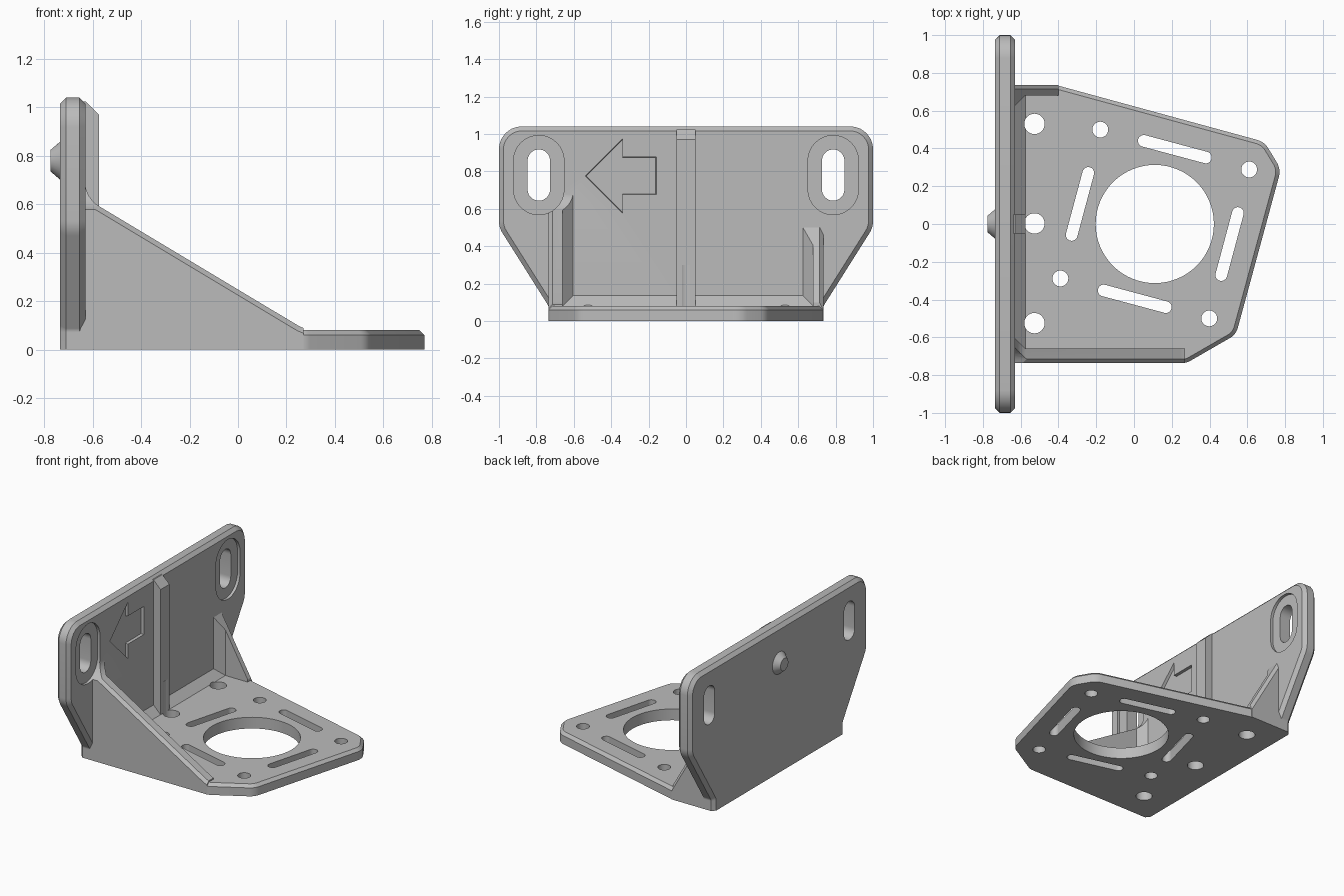
import bpy, bmesh
from math import pi, sin, cos, tan, radians
from mathutils import Vector

if "Cube" in bpy.data.objects:
    bpy.data.objects.remove(bpy.data.objects["Cube"], do_unlink=True)

grey = bpy.data.materials.new("plain grey")
grey.use_nodes = True
grey.diffuse_color = (0.5, 0.5, 0.5, 1)
grey.node_tree.nodes["Principled BSDF"].inputs["Base Color"].default_value = (0.5, 0.5, 0.5, 1)


def rounded(corners, steps=6):
    """Outline from (a, b[, radius]) corners, with arcs at rounded ones."""
    out, n = [], len(corners)
    for i, c in enumerate(corners):
        p = Vector(c[:2])
        if len(c) < 3:
            out.append(p)
            continue
        d1 = (Vector(corners[i - 1][:2]) - p).normalized()
        d2 = (Vector(corners[(i + 1) % n][:2]) - p).normalized()
        half = d1.angle(d2) / 2
        centre = p + (d1 + d2).normalized() * (c[2] / sin(half))
        start = p + d1 * (c[2] / tan(half)) - centre
        end = p + d2 * (c[2] / tan(half)) - centre
        for k in range(steps + 1):
            t = k / steps
            out.append(centre + (start.lerp(end, t)).normalized() * c[2])
    return out


def capsule(a, b, radius, half=0.0, angle=0.0, steps=16):
    """Slot outline along an angle; a circle when half is zero."""
    along = Vector((cos(angle), sin(angle))) * half
    out = []
    for side in (1, -1):
        for k in range(steps + (1 if half else 0)):
            t = angle - side * pi / 2 + pi * k / steps
            if side == -1:
                t = angle + pi / 2 + pi * k / steps
            out.append(Vector((a, b)) + along * side + Vector((cos(t), sin(t))) * radius)
    return out


def prism(name, outline, axis, lo, hi, chamfer=0.0, keep=None, scale=1.0):
    """Extrude an outline along an axis; chamfer the cap edges picked by keep."""
    place = {"x": lambda p, h: (h, p.x, p.y),
             "y": lambda p, h: (p.x, h, p.y),
             "z": lambda p, h: (p.x, p.y, h)}[axis]
    mid = sum(outline, Vector((0, 0))) / len(outline)
    bm = bmesh.new()
    low = [bm.verts.new(place(mid + (p - mid) * scale, lo)) for p in outline]
    top = [bm.verts.new(place(p, hi)) for p in outline]
    bm.faces.new(low)
    bm.faces.new(top)
    n = len(outline)
    for i in range(n):
        j = (i + 1) % n
        bm.faces.new((low[i], low[j], top[j], top[i]))
    bmesh.ops.recalc_face_normals(bm, faces=bm.faces)
    if chamfer:
        k = "xyz".index(axis)
        edges = [e for e in bm.edges
                 if abs(e.verts[0].co[k] - e.verts[1].co[k]) < 1e-5
                 and any(len(f.verts) > 4 for f in e.link_faces)
                 and keep((e.verts[0].co + e.verts[1].co) / 2)]
        bmesh.ops.bevel(bm, geom=edges, offset=chamfer, offset_type='OFFSET',
                        segments=1, profile=0.5, affect='EDGES')
    mesh = bpy.data.meshes.new(name)
    bm.to_mesh(mesh)
    bm.free()
    ob = bpy.data.objects.new(name, mesh)
    bpy.context.collection.objects.link(ob)
    return ob


def combine(ob, other, operation):
    """Apply a boolean and discard the second object."""
    mod = ob.modifiers.new("join", 'BOOLEAN')
    mod.operation, mod.solver, mod.object = operation, 'EXACT', other
    bpy.context.view_layer.objects.active = ob
    bpy.ops.object.modifier_apply(modifier=mod.name)
    bpy.data.objects.remove(other, do_unlink=True)


W = 0.735      # half width of the foot
FACE = -0.63   # front face of the upright plate
RIB = -0.575   # reach of the rib and corner fillers

# Upright plate, chamfered all round except underneath
plate = rounded([(-W, 0), (W, 0), (W, 0.08, 0.03), (1, 0.5, 0.12), (1, 1.04, 0.12),
                 (-1, 1.04, 0.12), (-1, 0.5, 0.12), (-W, 0.08, 0.03)])
bracket = prism("mounting_bracket", plate, "x", -W, FACE, 0.024, lambda c: c.z > 0.001)

# Horizontal base plate, chamfered along its free upper edge
base = rounded([(-0.70, -W), (0.28, -W, 0.08), (0.54, -0.585, 0.09), (0.778, 0.29, 0.1),
                (0.69, 0.435, 0.1), (-0.41, W, 0.08), (-0.70, W)])
parts = [prism("base_plate", base, "z", 0, 0.08, 0.02,
               lambda c: c.z > 0.04 and c.x > -0.69)]


# Side gussets: plan outline with a corner filler, trimmed by the side profile
def gusset(name, side, inner, length, profile):
    plan = [Vector(p) for p in ((-0.70, side * W), (length, side * W), (length, side * inner),
                                (RIB, side * inner), (FACE, side * (inner - 0.055)),
                                (-0.70, side * (inner - 0.055)))]
    ob = prism(name, plan, "z", 0, 0.9)
    lo, hi = sorted((side * W, side * 0.5))
    trim = prism("trim", rounded(profile), "y", lo, hi, 0.02,
                 lambda c: abs(c.y) > 0.7 and c.z > 0.08 and c.x > -0.64)
    combine(ob, trim, 'INTERSECT')
    return ob


parts.append(gusset("front_gusset", -1, 0.66, 0.27,
                    [(-0.72, 0), (0.4, 0), (0.4, 0.08), (0.28, 0.08, 0.15),
                     (-0.632, 0.627, 0.12), (-0.632, 0.8), (-0.72, 0.8)]))
parts.append(gusset("rear_gusset", 1, 0.68, -0.40,
                    [(-0.72, 0), (-0.39, 0), (-0.39, 0.08), (FACE, 0.5), (-0.72, 0.66)]))

# Centre rib with a sloping top
rib = [Vector(p) for p in ((-0.68, 0.04), (RIB, 0.04), (RIB, 0.97), (FACE, 1.025), (-0.68, 1.025))]
parts.append(prism("centre_rib", rib, "y", -0.05, 0.05))

# Sloped filler where the two plates meet
filler = [Vector(p) for p in ((-0.68, 0.04), (RIB, 0.04), (RIB, 0.08), (FACE, 0.135), (-0.68, 0.135))]
parts.append(prism("corner_filler", filler, "y", -0.68, 0.70))

# Locating stud on the back
parts.append(prism("back_stud", capsule(0, 0.78, 0.08), "x", -0.775, -W + 0.002, scale=0.55))

for part in parts:
    combine(bracket, part, 'UNION')

# Mounting slots with shallow washer pockets
cuts = []
for side in (-1, 1):
    y = side * 0.787
    cuts.append(prism("pocket", capsule(y, 0.78, 0.135, 0.077, pi / 2), "x", FACE - 0.02, -0.4))
    cuts.append(prism("slot", capsule(y, 0.78, 0.06, 0.077, pi / 2), "x", -0.9, -0.4))

# Recessed direction arrow
arrow = [Vector(p) for p in ((-0.545, 0.775), (-0.34, 0.57), (-0.34, 0.675), (-0.155, 0.675),
                             (-0.155, 0.88), (-0.34, 0.88), (-0.34, 0.98))]
cuts.append(prism("arrow", arrow, "x", FACE - 0.02, FACE + 0.02, scale=0.95))

# Base openings: large bore, ring of slots and holes, row of bolt holes
cx = 0.11
cuts.append(prism("bore", capsule(cx, 0, 0.313, steps=32), "z", -0.1, 0.3))
for k in range(4):
    a = radians(75 + 90 * k)
    cuts.append(prism("slot", capsule(cx + 0.41 * cos(a), 0.41 * sin(a), 0.031, 0.17, a + pi / 2),
                      "z", -0.1, 0.3))
    a = radians(30 + 90 * k)
    cuts.append(prism("hole", capsule(cx + 0.577 * cos(a), 0.577 * sin(a), 0.042), "z", -0.1, 0.3))
for y in (-0.525, 0.003, 0.53):
    cuts.append(prism("bolt_hole", capsule(-0.527, y, 0.054), "z", -0.1, 0.3))

for cut in cuts:
    combine(bracket, cut, 'DIFFERENCE')

# Finish
bracket.data.materials.clear()
bracket.data.materials.append(grey)
for f in bracket.data.polygons:
    f.material_index = 0
bpy.ops.object.select_all(action='DESELECT')
bracket.select_set(True)
bpy.context.view_layer.objects.active = bracket
bpy.ops.object.shade_smooth_by_angle(angle=radians(25))
